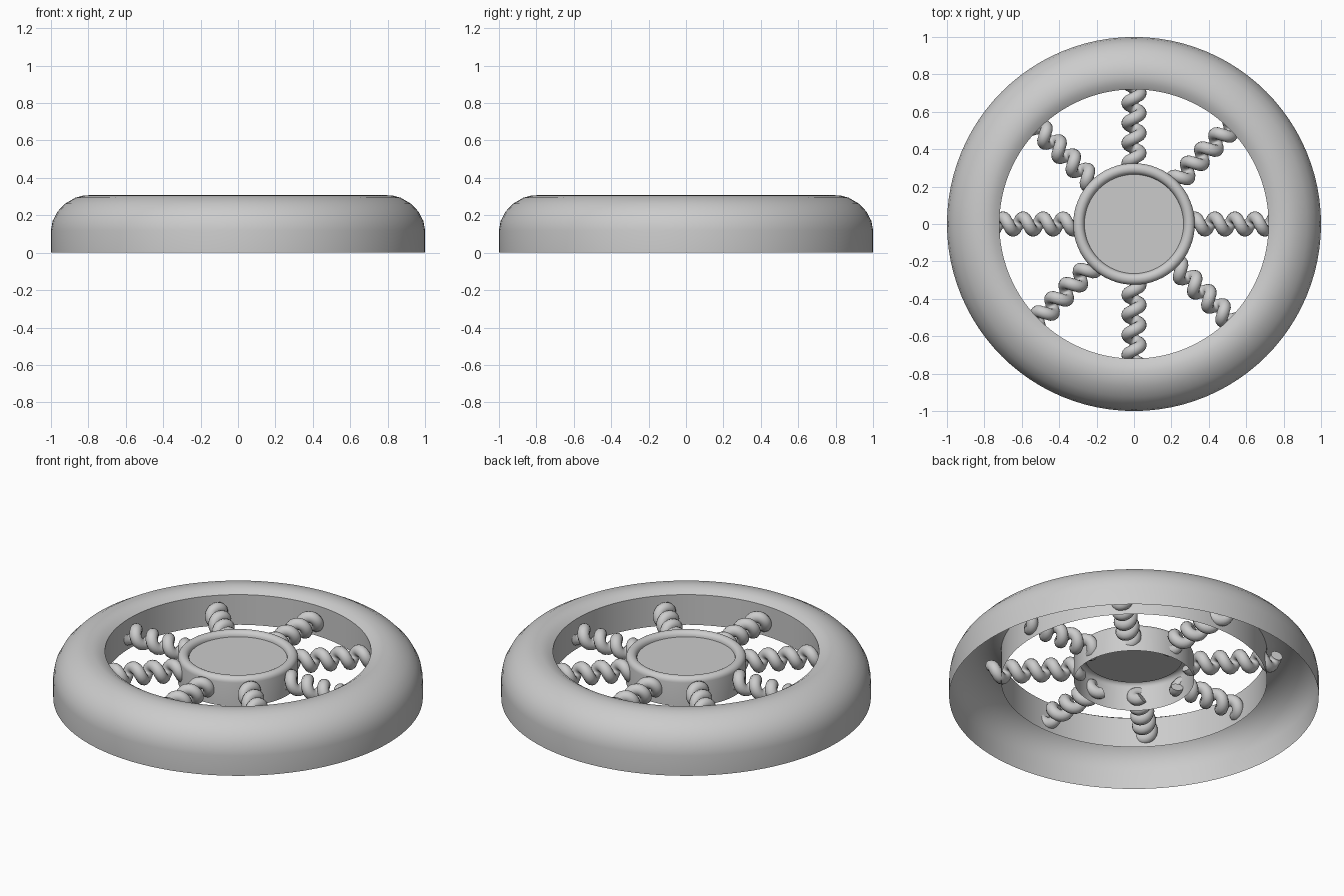
import bpy, bmesh, math
from mathutils import Vector, Matrix

if "Cube" in bpy.data.objects:
    bpy.data.objects.remove(bpy.data.objects["Cube"])


def finish(name, bm, angle=40):
    mesh = bpy.data.meshes.new(name)
    bm.to_mesh(mesh)
    bm.free()
    ob = bpy.data.objects.new(name, mesh)
    bpy.context.collection.objects.link(ob)
    bpy.ops.object.select_all(action='DESELECT')
    ob.select_set(True)
    bpy.context.view_layer.objects.active = ob
    bpy.ops.object.shade_smooth_by_angle(angle=math.radians(angle))
    return ob


def lathe(name, profile, steps=96):
    """Revolve (radius, height) points around z."""
    bm = bmesh.new()
    rings = []
    for r, z in profile:
        rings.append([bm.verts.new((r * math.cos(math.tau * i / steps),
                                    r * math.sin(math.tau * i / steps), z))
                      for i in range(steps)])
    for a, b in zip(rings, rings[1:]):
        for i in range(steps):
            j = (i + 1) % steps
            bm.faces.new((a[i], a[j], b[j], b[i]))
    return bm, rings


def coil(bm, start, end, radius, tube, pitch, phase_at, sides=12, per_turn=24):
    """Right-handed coiled tube along +x; it points to -y at x = phase_at."""
    count = int((end - start) / pitch * per_turn)
    rings = []
    for k in range(count + 1):
        x = start + (end - start) * k / count
        t = math.pi + math.tau * (x - phase_at) / pitch
        out = Vector((0, math.cos(t), math.sin(t)))
        along = Vector((pitch / math.tau, -radius * math.sin(t), radius * math.cos(t))).normalized()
        side = along.cross(out)
        centre = Vector((x, 0, 0)) + out * radius
        rings.append([bm.verts.new(centre + tube * (out * math.cos(math.tau * s / sides)
                                                    + side * math.sin(math.tau * s / sides)))
                      for s in range(sides)])
    for a, b in zip(rings, rings[1:]):
        for s in range(sides):
            n = (s + 1) % sides
            bm.faces.new((a[s], a[n], b[n], b[s]))
    bm.faces.new(rings[0][::-1])
    bm.faces.new(rings[-1])


# Outer rim: open-bottomed shell
rim, _ = lathe("rim", [(1, 0), (1, .12), (.991, .17), (.965, .22), (.925, .262),
                       (.87, .294), (.83, .305), (.79, .308), (.75, .299), (.72, .28), (.72, .10)])
finish("rim", rim)

# Hub: open-bottomed cup with a rounded lip and flat cap
lip = [(.295 + .03 * math.cos(math.pi * i / 10), .24 + .03 * math.sin(math.pi * i / 10))
       for i in range(11)]
hub, rings = lathe("hub", [(.325, .10)] + lip, 64)
hub.faces.new(rings[-1])
finish("hub", hub)

# Eight corkscrew spokes
for n in range(8):
    bm = bmesh.new()
    coil(bm, .29, .775, .035, .033, .107, .70)
    spoke = finish(f"spoke_{n + 1}", bm, 60)
    spoke.matrix_world = Matrix.Translation((0, 0, .19)) @ Matrix.Rotation(n * math.pi / 4, 4, 'Z')
